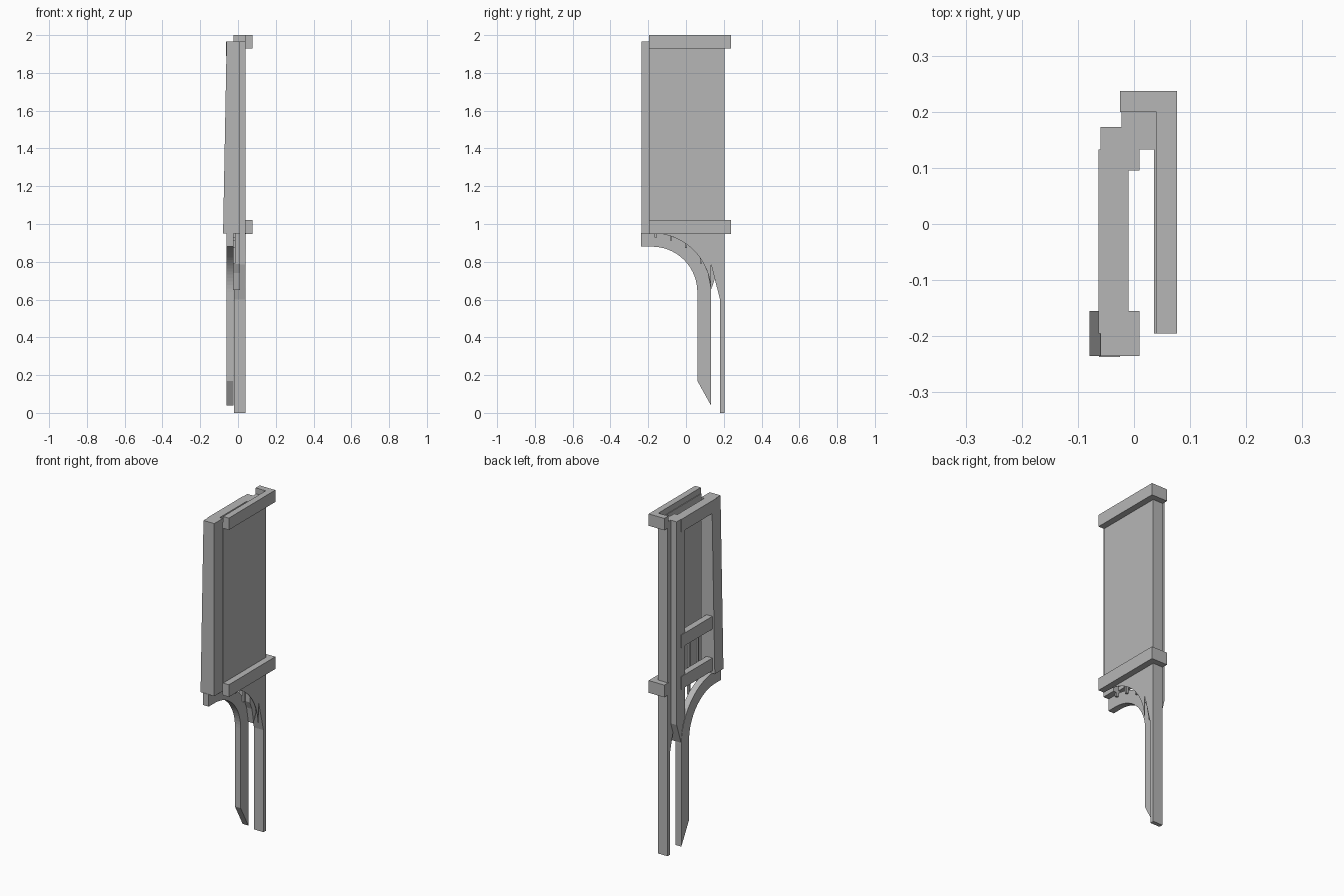
import bpy, bmesh, math

if "Cube" in bpy.data.objects:
    bpy.data.objects.remove(bpy.data.objects["Cube"])

grey = bpy.data.materials.new("plain_grey")
grey.use_nodes = True
COLOR = (0.47, 0.47, 0.47, 1)
grey.diffuse_color = COLOR
grey.node_tree.nodes["Principled BSDF"].inputs["Base Color"].default_value = COLOR


def prism(name, outline, start, end, axis="x"):
    """Extrude an outline: (y, z) along x, or (x, y) along z."""
    bm = bmesh.new()
    place = (lambda a, b, d: (d, a, b)) if axis == "x" else (lambda a, b, d: (a, b, d))
    face = bm.faces.new([bm.verts.new(place(a, b, start)) for a, b in outline])
    moved = bmesh.ops.extrude_face_region(bm, geom=[face])["geom"]
    shift = place(0, 0, end - start)
    bmesh.ops.translate(bm, vec=shift, verts=[v for v in moved if isinstance(v, bmesh.types.BMVert)])
    bmesh.ops.recalc_face_normals(bm, faces=bm.faces)
    mesh = bpy.data.meshes.new(name)
    bm.to_mesh(mesh)
    bm.free()
    mesh.materials.append(grey)
    obj = bpy.data.objects.new(name, mesh)
    bpy.context.collection.objects.link(obj)
    return obj


def box(name, x0, x1, y0, y1, z0, z1):
    return prism(name, [(y0, z0), (y1, z0), (y1, z1), (y0, z1)], x0, x1)


ARCH_Y, ARCH_Z, OUTER, INNER = -0.18, 0.64, 0.312, 0.24
TOP = 1.965


def arc(radius, first=90, last=0, steps=20):
    points = []
    for i in range(steps + 1):
        t = math.radians(first + (last - first) * i / steps)
        points.append((ARCH_Y + radius * math.cos(t), ARCH_Z + radius * math.sin(t)))
    return points


def arch_height(y):
    return ARCH_Z + math.sqrt(OUTER ** 2 - (y - ARCH_Y) ** 2)


# Curved brace running down into a pointed leg
prism("curved_brace", [(-0.237, 0.88), (-0.237, 0.952)] + arc(OUTER)
      + [(0.132, 0.04), (0.06, 0.17)] + arc(INNER, 0, 90), -0.062, -0.025)

# Corner post tapering into a slim leg
prism("corner_post", [(0.18, 0), (0.203, 0), (0.203, TOP), (0.133, TOP),
                      (0.133, 0.785), (0.18, 0.6)], -0.022, 0.04)

# Thin outer wall, arched along its lower edge
prism("outer_wall", [(-0.195, TOP), (-0.195, 0.952)] + arc(OUTER, 90, 4)
      + [(0.133, 0.785), (0.15, 0.785), (0.15, TOP)], 0.036, 0.04)

# Rear stile with a pointed lower end
prism("rear_stile", [(0.095, TOP), (0.095, arch_height(0.095)), (0.115, arch_height(0.115)),
                     (0.132, 0.65), (0.173, 0.77), (0.173, TOP)], -0.06, 0.01)

# Front post, leaning out towards its foot
front_post = box("front_post", -0.06, 0.01, -0.235, -0.155, 0.95, TOP)
for v in front_post.data.vertices:
    if v.co.x < 0 and v.co.z < 1:
        v.co.x = -0.079

# Rails lapped between the post and the stile
for name, low, high in (("top_rail", 1.89, TOP), ("middle_rail", 1.21, 1.285), ("lower_rail", 0.965, 1.04)):
    box(name, -0.063, -0.025, -0.195, 0.133, low, high)
box("top_rail_backing", -0.025, -0.01, -0.155, 0.095, 1.89, TOP)

# Narrow slats behind the rails, hanging just past the arch
for i in range(4):
    y = -0.16 + 0.08 * i
    box(f"slat_{i + 1}", -0.025, -0.012, y - 0.006, y + 0.006, arch_height(y) - 0.022, 1.25)

# Two trim bands wrapping the outer side and the back
for name, low, high in (("lower_trim", 0.948, 1.02), ("upper_trim", 1.93, 2.0)):
    prism(name, [(0.04, -0.195), (0.077, -0.195), (0.077, 0.237), (-0.025, 0.237),
                 (-0.025, 0.2), (0.04, 0.2)], low, high, axis="z")
